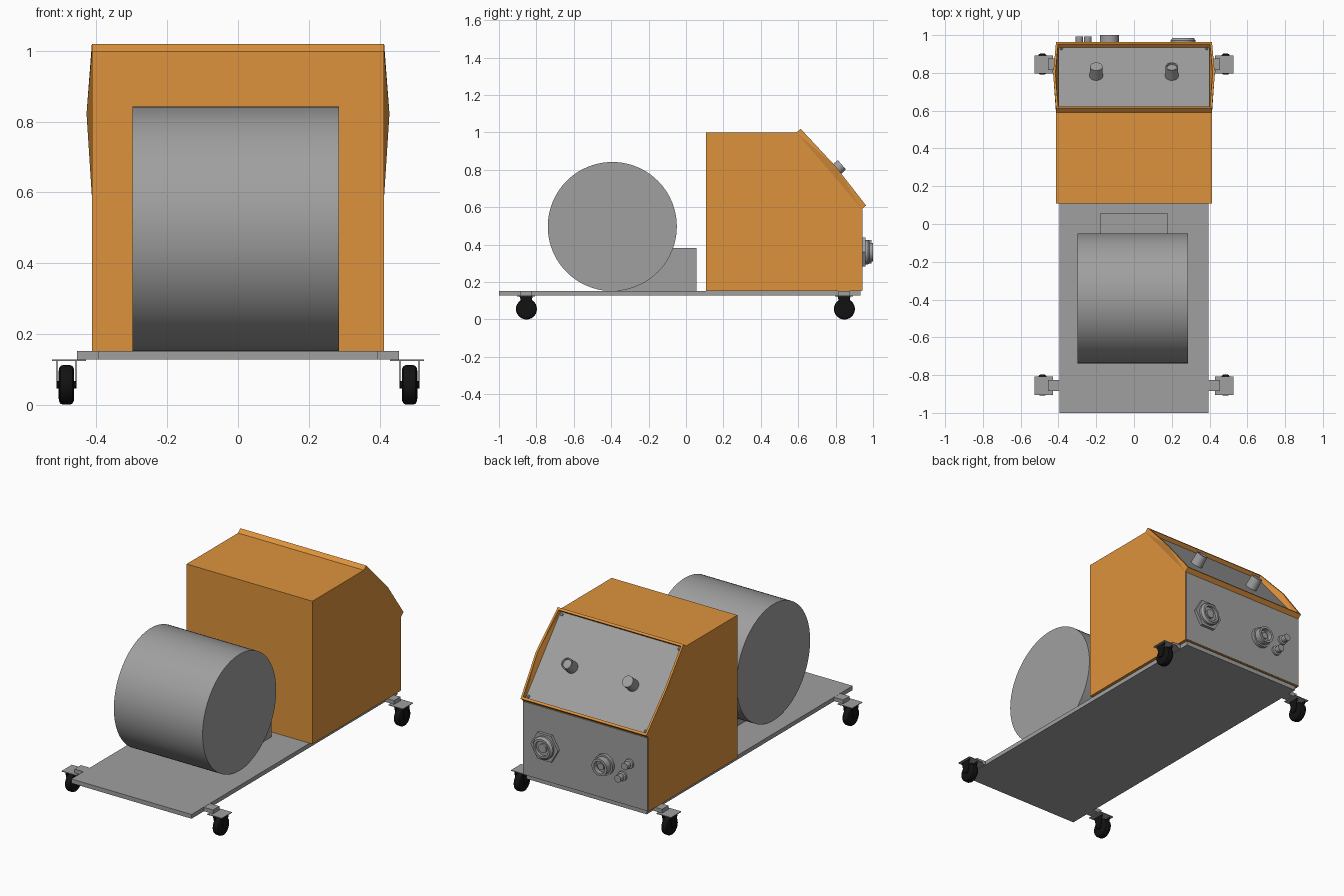
import bpy, bmesh, math
from mathutils import Vector, Matrix

if "Cube" in bpy.data.objects:
    bpy.data.objects.remove(bpy.data.objects["Cube"])


def material(name, rgb):
    m = bpy.data.materials.new(name)
    m.diffuse_color = (*rgb, 1)
    m.use_nodes = True
    m.node_tree.nodes["Principled BSDF"].inputs["Base Color"].default_value = m.diffuse_color
    return m


GREY = material("steel grey", (0.35, 0.35, 0.35))
ORANGE = material("orange paint", (0.73, 0.29, 0.045))
BLACK = material("black rubber", (0.006, 0.006, 0.006))


def finish(bm, name, mat, smooth=False):
    bmesh.ops.recalc_face_normals(bm, faces=bm.faces)
    me = bpy.data.meshes.new(name)
    bm.to_mesh(me)
    bm.free()
    me.materials.append(mat)
    ob = bpy.data.objects.new(name, me)
    bpy.context.collection.objects.link(ob)
    if smooth:
        bpy.ops.object.select_all(action='DESELECT')
        ob.select_set(True)
        bpy.context.view_layer.objects.active = ob
        bpy.ops.object.shade_smooth_by_angle(angle=math.radians(35))
    return ob


def box(name, lo, hi, mat, frame=None):
    lo, hi = Vector(lo), Vector(hi)
    bm = bmesh.new()
    bmesh.ops.create_cube(bm, size=1)
    bmesh.ops.transform(bm, verts=bm.verts, matrix=Matrix.Translation((lo + hi) / 2)
                        @ Matrix.Diagonal((*(hi - lo), 1)))
    if frame:
        bmesh.ops.transform(bm, verts=bm.verts, matrix=frame)
    return finish(bm, name, mat)


def lathe(name, profile, base, axis, mat, sides=32):
    """Turned part: (radius, height) pairs revolved about axis, starting at base."""
    bm = bmesh.new()
    rot = Vector((0, 0, 1)).rotation_difference(Vector(axis)).to_matrix().to_4x4()
    rings = [[bm.verts.new((r * math.cos(2 * math.pi * i / sides),
                            r * math.sin(2 * math.pi * i / sides), h))
              for i in range(sides)] for r, h in profile]
    for a, b in zip(rings, rings[1:]):
        for i in range(sides):
            j = (i + 1) % sides
            bm.faces.new((a[i], a[j], b[j], b[i]))
    bm.faces.new(rings[0])
    bm.faces.new(rings[-1])
    bmesh.ops.transform(bm, verts=bm.verts, matrix=Matrix.Translation(base) @ rot)
    return finish(bm, name, mat, sides > 6)


def extrude_x(name, outline, x0, x1, mat):
    """Outline in (y, z) extruded along x."""
    bm = bmesh.new()
    a = [bm.verts.new((x0, y, z)) for y, z in outline]
    b = [bm.verts.new((x1, y, z)) for y, z in outline]
    bm.faces.new(a)
    bm.faces.new(b)
    for i in range(len(a)):
        j = (i + 1) % len(a)
        bm.faces.new((a[i], a[j], b[j], b[i]))
    return finish(bm, name, mat)


# platform, drum and its support block
box("platform", (-0.395, -1, 0.127), (0.395, 0.932, 0.152), GREY)
lathe("drum", [(0.345, 0), (0.345, 0.583)], (-0.298, -0.394, 0.497), (1, 0, 0), GREY, 80)
box("drum_support", (-0.18, -0.40, 0.152), (0.18, 0.055, 0.382), GREY)

# housing with sloped control face, grey rear plate
extrude_x("housing", [(0.108, 0.152), (0.108, 1.0), (0.59, 1.0), (0.94, 0.59), (0.94, 0.152)],
          -0.413, 0.413, ORANGE)
box("rear_plate", (-0.409, 0.938, 0.156), (0.409, 0.943, 0.587), GREY)

# local frame on the slope: x across, y down the slope, z outward
D = Vector((0, 0.35, -0.41))
LEN = D.length
D.normalize()
N = Vector((0, -D.z, D.y))
X = Vector((-1, 0, 0))
SLOPE = Matrix((X, D, N)).transposed().to_4x4()
SLOPE.translation = Vector((0, 0.59, 1.0))

box("control_panel", (-0.4, 0.012, -0.002), (0.4, LEN - 0.012, 0.006), GREY, SLOPE)
box("top_lip", (-0.413, 0, -0.001), (0.413, 0.014, 0.03), ORANGE, SLOPE)
box("bottom_lip", (-0.413, LEN - 0.014, -0.001), (0.413, LEN, 0.03), ORANGE, SLOPE)

# side guards: low flanges peaking outward at the middle
for side, label in ((-1, "left"), (1, "right")):
    bm = bmesh.new()
    inner, outer = [], []
    for t, h, out in ((0, 0.0, 0), (LEN, 0.0, 0), (LEN, 0.03, 0),
                      (LEN / 2, 0.03 + 0.012, 0.015), (0, 0.03, 0)):
        for dx, ring in ((0.401, inner), (0.413, outer)):
            ring.append(bm.verts.new(SLOPE @ Vector((-side * (dx + out), t, h))))
    for i in range(5):
        j = (i + 1) % 5
        bm.faces.new((inner[i], inner[j], outer[j], outer[i]))
    for ring in (inner, outer):
        bm.faces.new((ring[0], ring[3], ring[4]))
        bm.faces.new((ring[0], ring[1], ring[3]))
        bm.faces.new((ring[1], ring[2], ring[3]))
    finish(bm, label + "_side_guard", ORANGE)

    # control knob and panel screws
    base = SLOPE @ Vector((-side * 0.2, 0.29, 0.005))
    top = [(0.033, 0.068), (0.027, 0.068), (0.025, 0.06)] if side > 0 else [(0.033, 0.068)]
    lathe(label + "_knob", [(0.035, 0)] + top, base, N, GREY)
    for t in (0.028, LEN - 0.028):
        lathe("panel_screw", [(0.008, 0), (0.008, 0.005), (0.005, 0.008)],
              SLOPE @ Vector((-side * 0.385, t, 0.005)), N, GREY, 12)

# rear sockets and plugs
BACK = (0, 1, 0)
lathe("hex_flange", [(0.09, 0), (0.09, 0.018)], (0.26, 0.942, 0.36), BACK, GREY, 6)
lathe("large_socket", [(0.066, 0), (0.066, 0.03), (0.056, 0.043), (0.044, 0.043),
                       (0.044, 0.025), (0.026, 0.025), (0.026, 0.036)],
      (0.26, 0.942, 0.36), BACK, GREY)
lathe("round_socket", [(0.06, 0), (0.06, 0.02), (0.05, 0.02), (0.05, 0.058), (0.036, 0.058),
                       (0.036, 0.03), (0.02, 0.03), (0.02, 0.045)],
      (-0.13, 0.942, 0.36), BACK, GREY)
for x, z in ((-0.29, 0.405), (-0.245, 0.32)):
    lathe("small_plug", [(0.028, 0), (0.028, 0.012), (0.018, 0.015), (0.021, 0.035), (0.021, 0.05)],
          (x, 0.942, z), BACK, GREY, 20)

# casters at the four corners
for side in (-1, 1):
    for y in (-0.855, 0.845):
        def span(a, b):
            return sorted((side * a, side * b))
        a, b = span(0.39, 0.455)
        box("caster_arm", (a, y - 0.03, 0.128), (b, y + 0.03, 0.151), GREY)
        a, b = span(0.43, 0.526)
        box("caster_plate", (a, y - 0.049, 0.124), (b, y + 0.047, 0.128), GREY)
        cx = side * 0.485
        for dx in (-0.027, 0.027):
            extrude_x("caster_fork", [(y - 0.035, 0.125), (y + 0.035, 0.125),
                                      (y + 0.018, 0.048), (y - 0.014, 0.048)],
                      cx + dx - 0.0015, cx + dx + 0.0015, BLACK)
        lathe("caster_wheel", [(0.034, 0), (0.046, 0.001), (0.053, 0.005), (0.056, 0.012),
                               (0.056, 0.032), (0.053, 0.039), (0.046, 0.043), (0.034, 0.044)],
              (cx - 0.022, y + 0.002, 0.056), (1, 0, 0), BLACK, 28)
        lathe("caster_axle", [(0.011, 0), (0.011, 0.056)], (cx - 0.028, y + 0.002, 0.056),
              (1, 0, 0), BLACK, 12)
